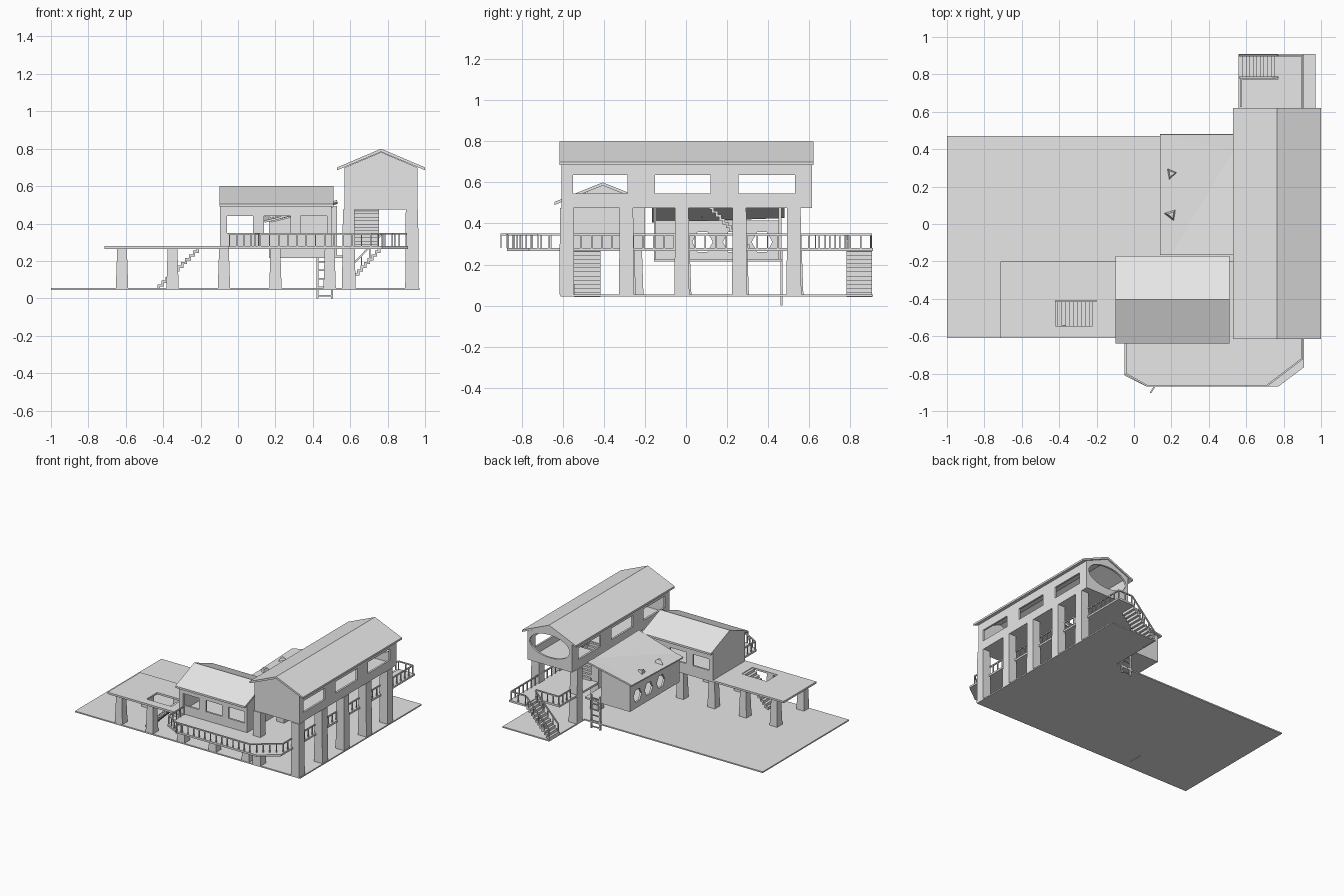
import bpy, bmesh, math
from mathutils import Vector, Matrix

if "Cube" in bpy.data.objects:
    bpy.data.objects.remove(bpy.data.objects["Cube"], do_unlink=True)

GREY = (0.8, 0.8, 0.8, 1)
mat = bpy.data.materials.new("plain grey")
mat.use_nodes = True
mat.diffuse_color = GREY
for node in mat.node_tree.nodes:
    if node.type == 'BSDF_PRINCIPLED':
        node.inputs["Base Color"].default_value = GREY


def finish(name, bm):
    bmesh.ops.recalc_face_normals(bm, faces=bm.faces)
    me = bpy.data.meshes.new(name)
    bm.to_mesh(me)
    bm.free()
    me.materials.append(mat)
    ob = bpy.data.objects.new(name, me)
    bpy.context.collection.objects.link(ob)
    return ob


def prism(name, outline, axis, a, b):
    """Extrude a 2D outline along an axis from a to b."""
    place = {'X': lambda p, t: (t, p[0], p[1]),
             'Y': lambda p, t: (p[0], t, p[1]),
             'Z': lambda p, t: (p[0], p[1], t)}[axis]
    bm = bmesh.new()
    lo = [bm.verts.new(place(p, a)) for p in outline]
    hi = [bm.verts.new(place(p, b)) for p in outline]
    bm.faces.new(lo)
    bm.faces.new(hi)
    for i in range(len(lo)):
        j = (i + 1) % len(lo)
        bm.faces.new((lo[i], lo[j], hi[j], hi[i]))
    return finish(name, bm)


def box(name, x0, x1, y0, y1, z0, z1):
    return prism(name, [(x0, y0), (x1, y0), (x1, y1), (x0, y1)], 'Z', z0, z1)


def ellipse(u, v, ru, rv, n):
    return [(u + ru * math.cos(math.tau * i / n), v + rv * math.sin(math.tau * i / n))
            for i in range(n)]


def cut(target, cutters):
    """Subtract the cutters and throw them away."""
    for c in cutters:
        m = target.modifiers.new("opening", 'BOOLEAN')
        m.operation, m.solver, m.object = 'DIFFERENCE', 'EXACT', c
        bpy.context.view_layer.update()
        dg = bpy.context.evaluated_depsgraph_get()
        me = bpy.data.meshes.new_from_object(target.evaluated_get(dg))
        target.modifiers.clear()
        target.data = me
        bpy.data.objects.remove(c, do_unlink=True)


def bar(bm, p, q, t):
    p, q = Vector(p), Vector(q)
    d = q - p
    m = (Matrix.Translation((p + q) / 2) @ d.to_track_quat('Z', 'Y').to_matrix().to_4x4()
         @ Matrix.Diagonal((t, t, d.length, 1)))
    bmesh.ops.create_cube(bm, size=1, matrix=m)


def railing(name, pts, z=0.28, h=0.07, step=0.05):
    bm = bmesh.new()
    for (ax, ay), (bx, by) in zip(pts, pts[1:]):
        bar(bm, (ax, ay, z + h - 0.004), (bx, by, z + h - 0.004), 0.009)
        n = max(1, round(math.hypot(bx - ax, by - ay) / step))
        for i in range(n + 1):
            x, y = ax + (bx - ax) * i / n, ay + (by - ay) * i / n
            bar(bm, (x, y, z), (x, y, z + h - 0.004), 0.007)
    return finish(name, bm)


def stairs(name, axis, u0, z0, u1, z1, a, b, n=11):
    """Zigzag flight rising from (u0, z0) to (u1, z1)."""
    du, dz, t = (u1 - u0) / n, (z1 - z0) / n, 0.012
    top, low = [], []
    for i in range(n):
        u, z = u0 + du * i, z0 + dz * i
        top += [(u, z), (u, z + dz)]
        s = math.copysign(t, du)
        low += [(u + s, z - t), (u + s, z + dz - t)]
    top.append((u1, z1))
    low.append((u1 + math.copysign(t, du), z1 - t))
    return prism(name, top + low[::-1], axis, a, b)


def pillar(name, x, y, z0, z1, foot, head, lean=0):
    bm = bmesh.new()
    rings = []
    for z, r, k in ((z0, foot, lean), (z1, head, 0)):
        rings.append([bm.verts.new((x + sx * r, y + k + sy * r, z))
                      for sx, sy in ((-1, -1), (1, -1), (1, 1), (-1, 1))])
    lo, hi = rings
    bm.faces.new(lo)
    bm.faces.new(hi)
    for i in range(4):
        j = (i + 1) % 4
        bm.faces.new((lo[i], lo[j], hi[j], hi[i]))
    return finish(name, bm)


# ground and raised walkway
prism("ground_plate", [(-1, -.61), (.97, -.61), (.97, .91), (.56, .91), (.56, .47), (-1, .47)],
      'Z', .045, .055)
deck = prism("walkway_deck",
             [(-.715, -.61), (-.05, -.61), (-.05, -.81), (.07, -.87), (.77, -.87), (.91, -.765),
              (.91, .91), (.77, .91), (.77, .78), (.56, .78), (.56, -.2), (-.715, -.2)],
             'Z', .265, .28)
cut(deck, [box("hole", -.42, -.2, -.545, -.41, .2, .4)])

# supports
for i, y in enumerate((-.58, -.29, -.02, .26, .525)):
    pillar(f"hall_pillar_left_{i}", .93, y, .055, .475, .036, .033)
    pillar(f"hall_pillar_right_{i}", .592, y, .055, .475, .036, .031, .01 if i else 0)
for i, x in enumerate((-.62, -.35, -.075, .2, .49)):
    for side, y in (("front", -.575), ("back", -.24)):
        pillar(f"platform_pillar_{side}_{i}", x, y, .055, .265, .033, .026)

# tall hall
hall = prism("hall_walls", [(.57, .475), (.96, .475), (.96, .699), (.765, .782), (.57, .699)],
             'Y', -.605, .613)
cut(hall, [prism("inside", [(.585, .487), (.945, .487), (.945, .69), (.765, .767), (.585, .69)],
                 'Y', -.59, .598)]
    + [box("window", .5, 1.1, a, b, .545, .635) for a, b in ((-.55, -.285), (-.15, .12), (.255, .53))]
    + [prism("oval", ellipse(.765, .63, .175, .09, 32), 'Y', .55, .7),
       box("stairwell", .62, .755, .12, .24, .4, .5)])
prism("hall_roof", [(.53, .685), (.53, .70), (.765, .8), (1, .70), (1, .685), (.765, .783)],
      'Y', -.615, .62)

# middle house
house = prism("house_walls", [(-.6, .28), (-.2, .28), (-.2, .504), (-.405, .586), (-.6, .504)],
              'X', -.095, .5)
cut(house, [prism("inside", [(-.585, .29), (-.215, .29), (-.215, .495), (-.405, .57), (-.585, .495)],
                  'X', -.08, .485)]
    + [box("window", a, a + .14, -.7, -.1, .35, .44) for a in (-.06, .14, .335)])
prism("house_roof", [(-.64, .49), (-.64, .505), (-.405, .6), (-.17, .505), (-.17, .49), (-.405, .585)],
      'X', -.1, .51)

# lean-to room with an open side, faceted windows and a creased roof
west = box("room_west_wall", .165, .18, -.155, .465, .215, .415)
cut(west, [prism("hexagon", ellipse(y, .31, .05, .055, 6), 'X', .1, .25) for y in (.37, .23, .08)])
prism("room_back_wall", [(.165, .215), (.42, .215), (.42, .48), (.165, .425)], 'Y', .45, .465)
prism("room_front_wall", [(.165, .215), (.53, .215), (.53, .495), (.165, .405)], 'Y', -.155, -.145)
box("room_floor", .165, .56, -.155, .465, .215, .228)
bm = bmesh.new()
a, b, s2, c, s1, d = [bm.verts.new(p) for p in (
    (.14, .48, .432), (.14, -.165, .41), (.2, -.165, .424),
    (.53, -.165, .52), (.53, .39, .51), (.53, .48, .515))]
for tri in ((a, b, s2), (a, s2, s1), (a, s1, d), (s2, c, s1)):
    bm.faces.new(tri)
roof = finish("room_roof", bm)
thick = roof.modifiers.new("thickness", 'SOLIDIFY')
thick.thickness, thick.offset = .012, 0
for i, y in enumerate((.27, .05)):
    bm = bmesh.new()
    bmesh.ops.create_cone(bm, cap_ends=True, segments=3, radius1=.04, radius2=.02, depth=.035,
                          matrix=Matrix.Translation((.2, y, .447))
                          @ Matrix.Rotation(math.radians(40 if i == 0 else -40), 4, 'Z'))
    finish(f"roof_vent_{i}", bm)

# stairs
stairs("platform_stairs", 'Y', -.43, .055, -.2, .275, -.545, -.415)
stairs("back_stairs", 'Y', .56, .055, .77, .275, .78, .905)
stairs("hall_stairs", 'X', .31, .28, .12, .48, .62, .755)

# railings
railing("front_railing", [(-.045, -.61), (-.045, -.8), (.07, -.865), (.71, -.865), (.9, -.72), (.9, -.61)])
railing("front_gate", [(.11, -.87), (.09, -.9)])
railing("side_railing", [(.9, -.61), (.9, .9), (.775, .9)])
railing("back_railing", [(.57, .63), (.57, .775), (.77, .775)])
for i, y in enumerate((.785, .9)):
    bm = bmesh.new()
    bar(bm, (.565, y, .13), (.77, y, .345), .009)
    for k in range(5):
        x = .57 + k * .045
        bar(bm, (x, y, .06 + k * .047), (x, y, .135 + k * .047), .007)
    finish(f"stair_handrail_{i}", bm)

# ladder
bm = bmesh.new()
for x in (.425, .502):
    bar(bm, (x, .465, 0), (x, .465, .265), .011)
for k in range(6):
    z = .015 + k * .045
    bar(bm, (.425, .465, z), (.502, .465, z), .008)
finish("ladder", bm)
